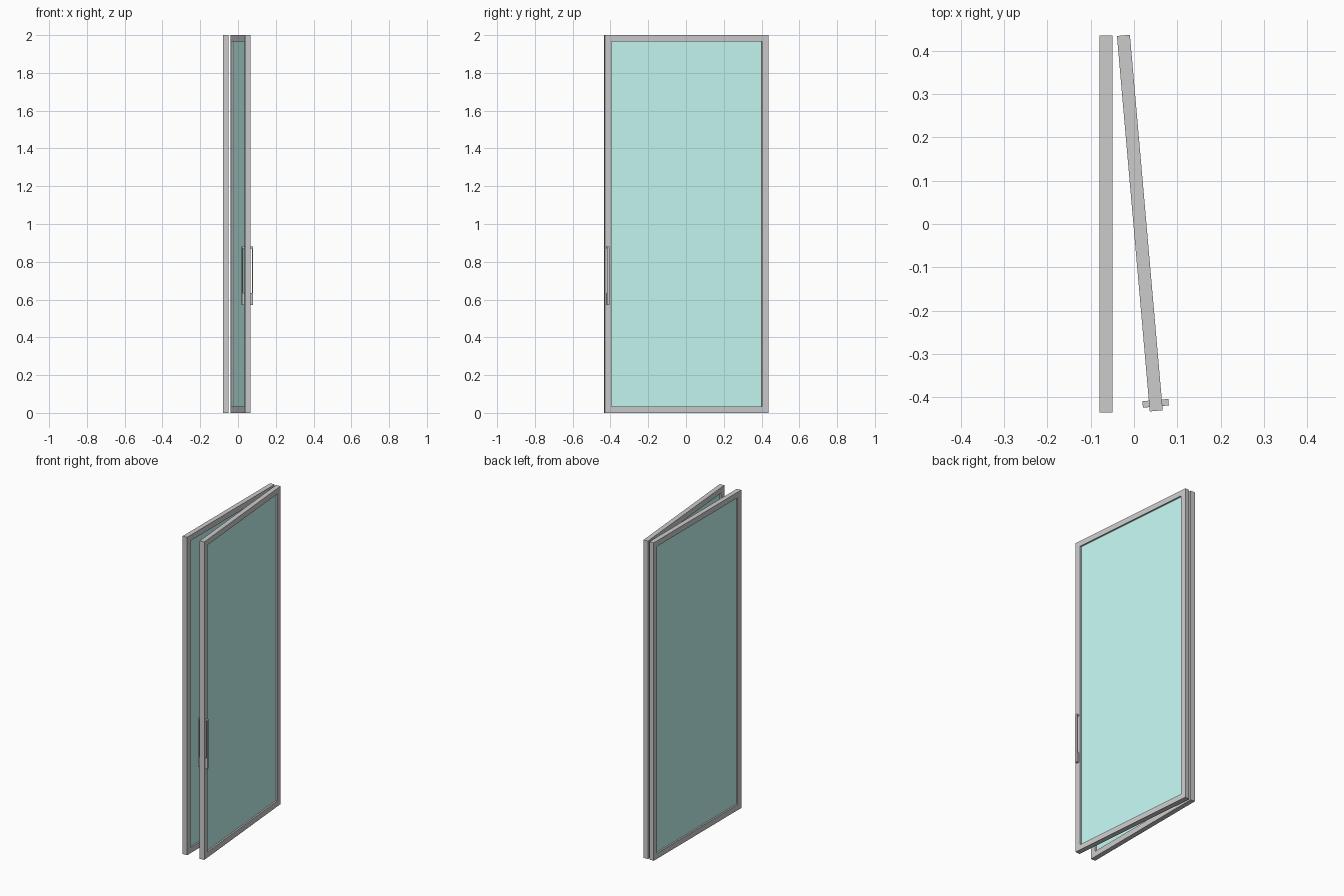
import bpy
from math import radians
from mathutils import Matrix

if "Cube" in bpy.data.objects:
    bpy.data.objects.remove(bpy.data.objects["Cube"])

glass_mat = bpy.data.materials.new("teal_glass")
glass_mat.diffuse_color = (0.56, 0.94, 0.89, 1)
glass_mat.use_nodes = True
glass_mat.node_tree.nodes["Principled BSDF"].inputs["Base Color"].default_value = glass_mat.diffuse_color

T, W, H, F = 0.03, 0.87, 2.0, 0.035   # panel thickness, width, height, frame width


def box(name, lo, hi, place, mat=None):
    x0, y0, z0 = lo
    x1, y1, z1 = hi
    verts = [(x, y, z) for x in (x0, x1) for y in (y0, y1) for z in (z0, z1)]
    faces = [(0, 1, 3, 2), (4, 6, 7, 5), (0, 4, 5, 1), (2, 3, 7, 6), (0, 2, 6, 4), (1, 5, 7, 3)]
    me = bpy.data.meshes.new(name)
    me.from_pydata(verts, [], faces)
    ob = bpy.data.objects.new(name, me)
    bpy.context.collection.objects.link(ob)
    ob.matrix_world = place
    if mat:
        me.materials.append(mat)
    return ob


def panel(name, place):
    h, w = T / 2, W / 2
    # full-height stiles with rails between them
    box(name + "_front_stile", (-h, -w, 0), (h, -w + F, H), place)
    box(name + "_back_stile", (-h, w - F, 0), (h, w, H), place)
    box(name + "_bottom_rail", (-h, -w + F, 0), (h, w - F, F), place)
    box(name + "_top_rail", (-h, -w + F, H - F), (h, w - F, H), place)
    # recessed glass pane
    box(name + "_glass", (-0.005, -w + F, F), (0.005, w - F, H - F), place, glass_mat)


# fixed panel and slightly open door
panel("fixed_panel", Matrix.Translation((-0.065, 0, 0)))
door = Matrix.Translation((0.0135, 0.002, 0)) @ Matrix.Rotation(radians(5), 4, 'Z')
panel("door", door)

# pull handles on both faces of the door: grip bar, thin top mount, tall lower mount
Y0, Y1 = -0.425, -0.41
for side, s in (("inner", -1), ("outer", 1)):
    def span(a, b, z0, z1):
        x0, x1 = sorted((s * a, s * b))
        return (x0, Y0, z0), (x1, Y1, z1)
    box(side + "_handle_grip", *span(0.024, 0.03, 0.57, 0.88), door)
    box(side + "_handle_top_mount", *span(0.015, 0.024, 0.87, 0.88), door)
    box(side + "_handle_lower_mount", *span(0.015, 0.024, 0.57, 0.635), door)
